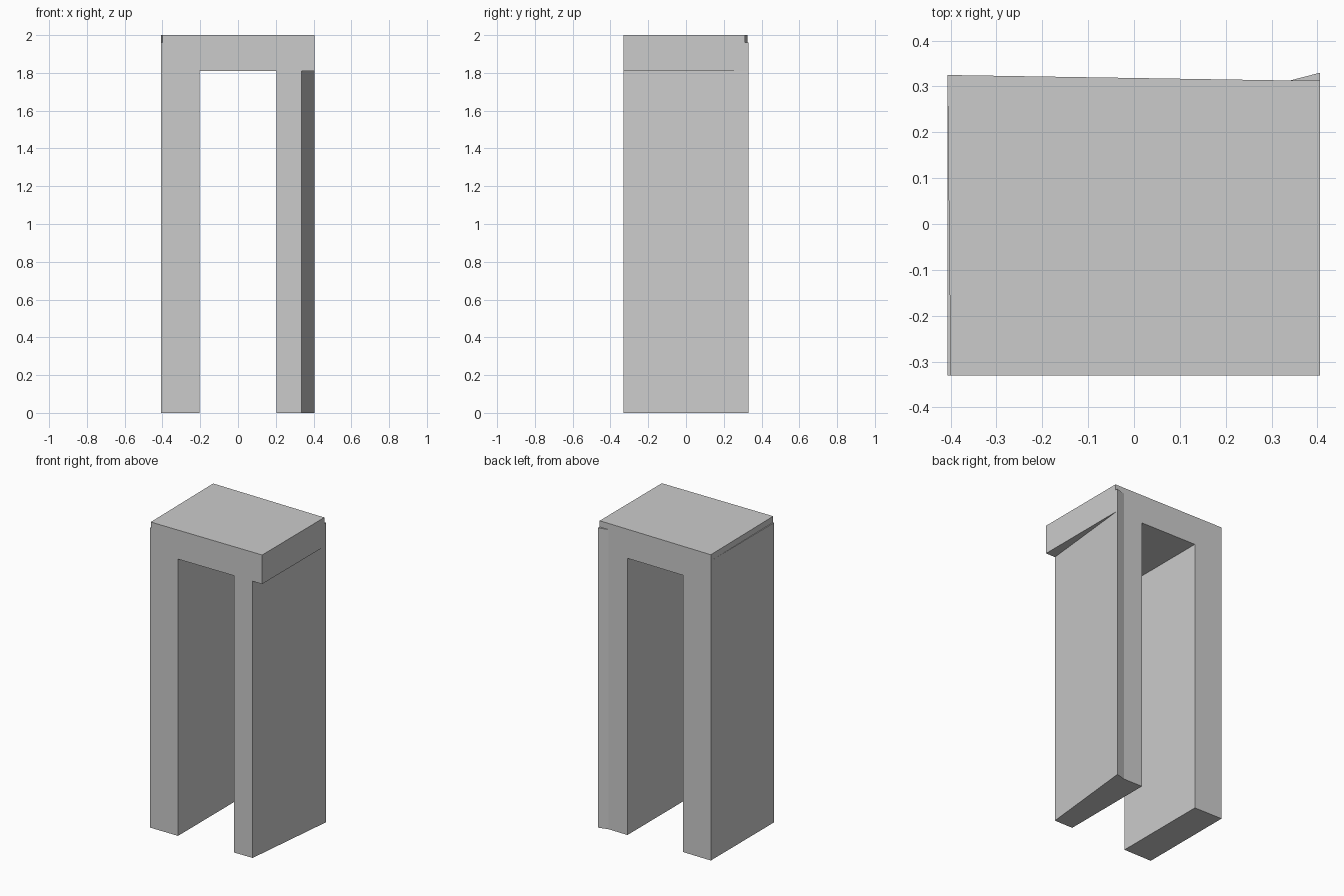
import bpy, bmesh

if "Cube" in bpy.data.objects:
    bpy.data.objects.remove(bpy.data.objects["Cube"])


def prism(name, plan, z0, z1):
    """Extrude a plan outline from z0 to z1."""
    bm = bmesh.new()
    face = bm.faces.new([bm.verts.new((x, y, z0)) for x, y in plan])
    ext = bmesh.ops.extrude_face_region(bm, geom=[face])
    tops = [v for v in ext["geom"] if isinstance(v, bmesh.types.BMVert)]
    bmesh.ops.translate(bm, verts=tops, vec=(0, 0, z1 - z0))
    bmesh.ops.recalc_face_normals(bm, faces=bm.faces)
    mesh = bpy.data.meshes.new(name)
    bm.to_mesh(mesh)
    bm.free()
    obj = bpy.data.objects.new(name, mesh)
    bpy.context.collection.objects.link(obj)
    return obj


def cut(target, name, plan, z0, z1):
    """Carve a prism out of the target and discard the cutter."""
    cutter = prism(name, plan, z0, z1)
    cutter.hide_render = True
    mod = target.modifiers.new(name, 'BOOLEAN')
    mod.operation = 'DIFFERENCE'
    mod.solver = 'EXACT'
    mod.object = cutter
    bpy.context.view_layer.objects.active = target
    bpy.ops.object.modifier_apply(modifier=mod.name)
    bpy.data.objects.remove(cutter)


# Full block, with a small flare at the back right corner
frame = prism("archway_frame",
              [(-0.407, -0.33), (0.406, -0.33), (0.406, 0.33),
               (0.34, 0.313), (-0.407, 0.325)], 0, 2)

# Open passage between the legs
cut(frame, "passage_cutter",
    [(-0.203, -0.6), (0.203, -0.6), (0.203, 0.6), (-0.203, 0.6)], -0.2, 1.81)

# Slanted outer side of the right leg, below the lintel
cut(frame, "slant_cutter",
    [(0.3265, -0.43), (0.6, -0.43), (0.6, 0.33), (0.406, 0.33)], -0.2, 1.81)

# Top cap: flare trimmed at the back, left side slightly tapered
cut(frame, "flare_cutter",
    [(0.34, 0.313), (0.6, 0.313), (0.6, 0.5), (0.34, 0.5)], 1.96, 2.2)
cut(frame, "taper_cutter",
    [(-0.407, 0.325), (-0.6, 0.325), (-0.6, -0.43), (-0.399, -0.43)], 1.96, 2.2)
